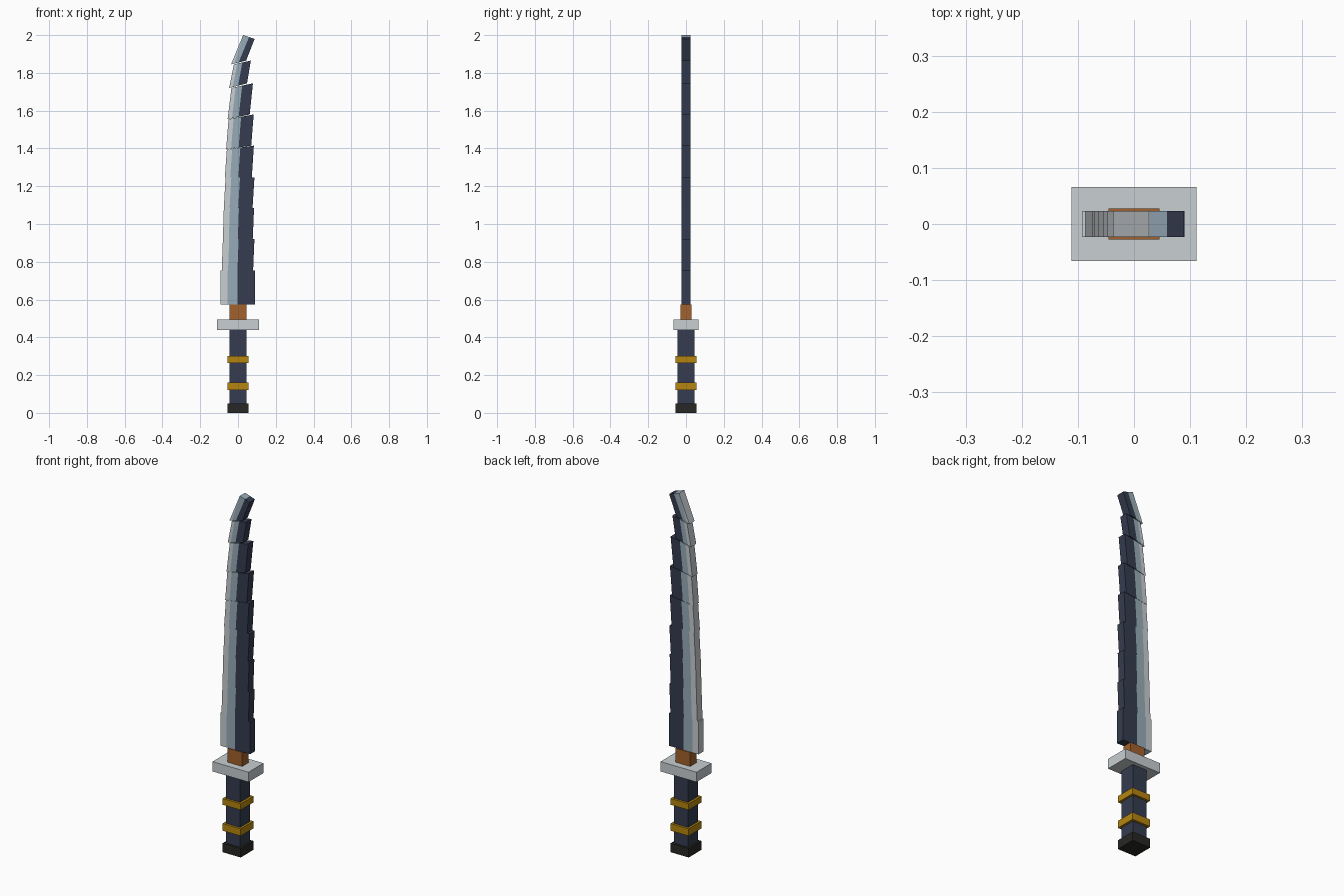
import bpy
import bmesh

cube = bpy.data.objects.get("Cube")
if cube:
    bpy.data.objects.remove(cube, do_unlink=True)


def make_material(name, rgb):
    mat = bpy.data.materials.new(name)
    mat.use_nodes = True
    color = (*rgb, 1)
    mat.diffuse_color = color
    mat.node_tree.nodes["Principled BSDF"].inputs["Base Color"].default_value = color
    return mat


silver = make_material("pale silver", (0.58, 0.62, 0.64))
steel = make_material("blue grey steel", (0.31, 0.41, 0.48))
navy = make_material("dark navy", (0.035, 0.045, 0.08))
wood = make_material("brown wood", (0.36, 0.12, 0.025))
gold = make_material("gold", (0.46, 0.24, 0.005))
black = make_material("soft black", (0.02, 0.02, 0.018))


def finish(bm, name, materials):
    bmesh.ops.recalc_face_normals(bm, faces=bm.faces)
    mesh = bpy.data.meshes.new(name)
    bm.to_mesh(mesh)
    bm.free()
    for mat in materials:
        mesh.materials.append(mat)
    obj = bpy.data.objects.new(name, mesh)
    bpy.context.collection.objects.link(obj)
    return obj


def box(name, half_x, half_y, bottom, top, mat):
    bm = bmesh.new()
    bmesh.ops.create_cube(bm, size=1)
    for v in bm.verts:
        v.co.x *= 2 * half_x
        v.co.y *= 2 * half_y
        v.co.z = top if v.co.z > 0 else bottom
    return finish(bm, name, [mat])


# Handle, from the pommel up to the collar below the blade
box("pommel", 0.056, 0.056, 0, 0.05, black)
box("grip", 0.044, 0.044, 0.05, 0.44, navy)
box("lower_grip_band", 0.056, 0.056, 0.12, 0.16, gold)
box("upper_grip_band", 0.056, 0.056, 0.265, 0.3, gold)
box("guard", 0.111, 0.066, 0.44, 0.495, silver)
box("collar", 0.045, 0.028, 0.495, 0.573, wood)


def lerp(a, b, t):
    return a + (b - a) * t


def blade_segment(name, low, high, left, right, low_cuts, high_cuts):
    """Slanted block whose edge, flat and spine strips have their own material."""
    bm = bmesh.new()
    rows = []
    for i, (zs, cuts) in enumerate(((low, low_cuts), (high, high_cuts))):
        for y in (-0.023, 0.023):
            rows.append([bm.verts.new((lerp(left[i], right[i], t), y, lerp(*zs, t)))
                         for t in cuts])
    front_low, back_low, front_high, back_high = rows
    for k in range(3):
        for a, b in ((front_low, front_high), (back_low, back_high),
                     (front_low, back_low), (front_high, back_high)):
            bm.faces.new((a[k], a[k + 1], b[k + 1], b[k])).material_index = k
    for k, index in ((0, 0), (3, 2)):
        bm.faces.new((front_low[k], back_low[k], back_high[k],
                      front_high[k])).material_index = index
    finish(bm, name, [silver, steel, navy])


# Joint heights on the cutting edge and on the spine
joints = [(0.573, 0.573), (0.755, 0.755), (0.92, 0.92), (1.085, 1.085), (1.245, 1.245),
          (1.395, 1.415), (1.555, 1.58), (1.72, 1.745), (1.845, 1.865), (2, 1.98)]

# Left and right sides of each segment, as bottom and top x
sides = [((-0.093, -0.093), (0.09, 0.09)),
         ((-0.086, -0.08), (0.08, 0.087)),
         ((-0.08, -0.075), (0.078, 0.085)),
         ((-0.075, -0.066), (0.077, 0.087)),
         ((-0.07, -0.059), (0.073, 0.084)),
         ((-0.063, -0.05), (0.07, 0.083)),
         ((-0.055, -0.035), (0.062, 0.079)),
         ((-0.047, -0.022), (0.048, 0.068)),
         ((-0.037, 0.027), (0.043, 0.088))]

strip_cuts = (0, 0.2, 0.5, 1)
tip_cuts = (0, 0.02, 0.52, 1)

# Stepped, curving blade
for n, (left, right) in enumerate(sides):
    is_tip = n == len(sides) - 1
    name = "blade_tip" if is_tip else f"blade_segment_{n + 1}"
    blade_segment(name, joints[n], joints[n + 1], left, right,
                  strip_cuts, tip_cuts if is_tip else strip_cuts)
